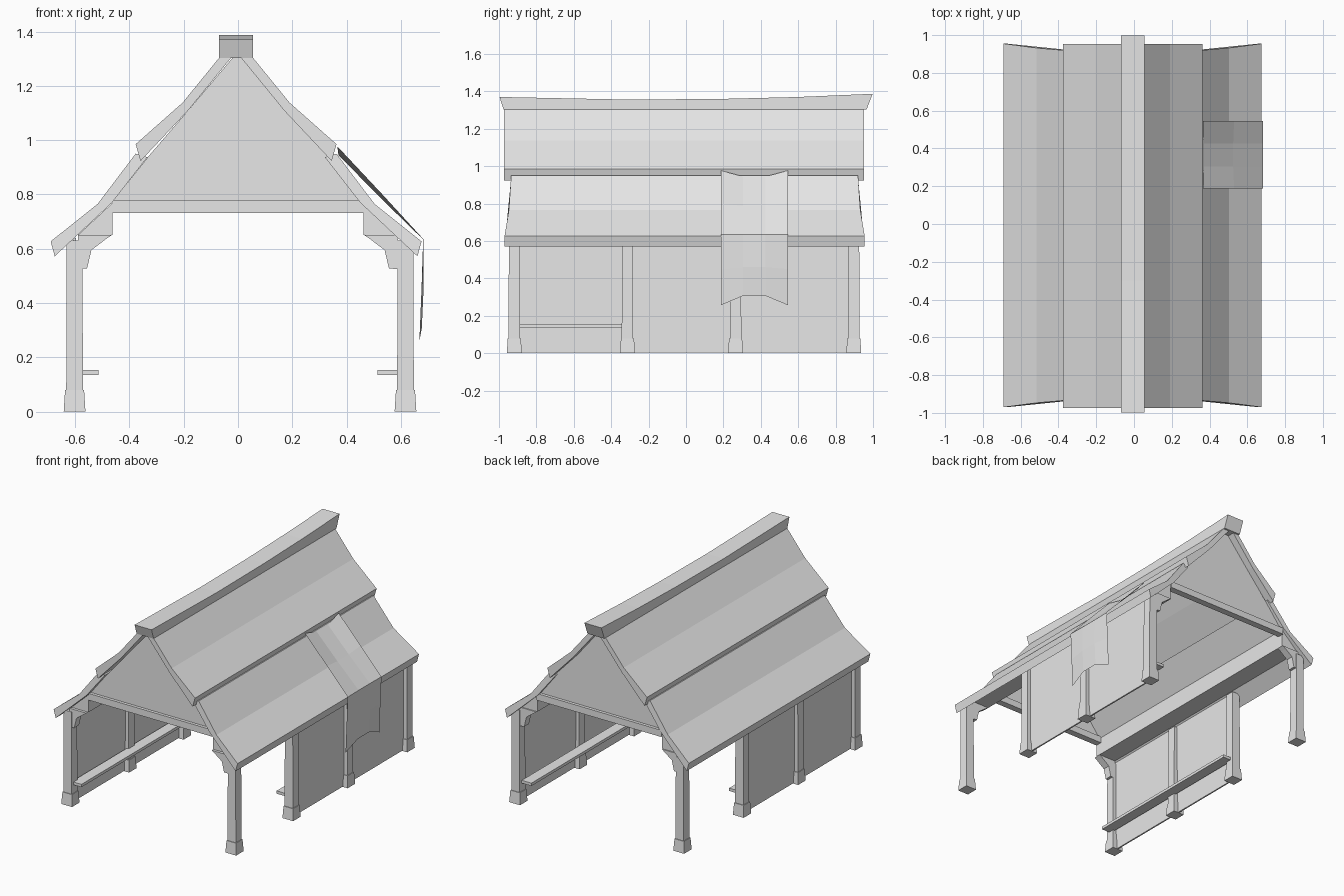
import bpy
import bmesh

cube = bpy.data.objects.get("Cube")
if cube:
    bpy.data.objects.remove(cube, do_unlink=True)

GREY = (0.8, 0.8, 0.8, 1.0)
mat = bpy.data.materials.new("plain_grey")
mat.use_nodes = True
mat.diffuse_color = GREY
mat.node_tree.nodes["Principled BSDF"].inputs["Base Color"].default_value = GREY


def finish(name, bm, solid=True):
    if solid:
        bmesh.ops.recalc_face_normals(bm, faces=bm.faces)
    mesh = bpy.data.meshes.new(name)
    bm.to_mesh(mesh)
    bm.free()
    mesh.materials.append(mat)
    obj = bpy.data.objects.new(name, mesh)
    bpy.context.collection.objects.link(obj)
    return obj


def loft(name, rings):
    """Closed solid through matching rings of points."""
    bm = bmesh.new()
    loops = [[bm.verts.new(p) for p in ring] for ring in rings]
    n = len(loops[0])
    for a, b in zip(loops, loops[1:]):
        for i in range(n):
            j = (i + 1) % n
            bm.faces.new((a[i], a[j], b[j], b[i]))
    bm.faces.new(loops[0])
    bm.faces.new(loops[-1])
    return finish(name, bm)


def prism(name, profile, y0, y1):
    """Extrude an x-z profile along y."""
    return loft(name, [[(x, y, z) for x, z in profile] for y in (y0, y1)])


def box(name, x0, x1, y0, y1, z0, z1):
    return prism(name, [(x0, z0), (x1, z0), (x1, z1), (x0, z1)], y0, y1)


def square(x, y, z, r):
    return [(x - r, y - r, z), (x + r, y - r, z), (x + r, y + r, z), (x - r, y + r, z)]


# Roof: two overlapping thatch-like tiers per side
MID = -0.007
UPPER = [(0.37, 0.985), (0.197, 1.138), (0.061, 1.305),
         (0.017, 1.305), (0.178, 1.108), (0.352, 0.923)]
LOWER = [(0.683, 0.627), (0.51, 0.765), (0.37, 0.95),
         (0.327, 0.937), (0.457, 0.77), (0.668, 0.572)]
FLARE = [0.035, 0.012, 0, 0, 0.012, 0.035]   # lower tier widens towards the eave

for side, s in (("left", 1), ("right", -1)):
    prism(f"upper_roof_{side}", [(MID + s * x, z) for x, z in UPPER], -0.974, 0.952)
    loft(f"lower_roof_{side}", [
        [(MID + s * x, y + d * f, z) for (x, z), f in zip(LOWER, FLARE)]
        for y, d in ((-0.935, -1), (0.92, 1))])

# Ridge cap with a gently sagging top
CAP = [(-0.975, -0.997, 1.37), (-0.6, -0.6, 1.362), (-0.3, -0.3, 1.356),
       (0.2, 0.2, 1.36), (0.6, 0.6, 1.37), (0.965, 0.998, 1.387)]
loft("ridge_cap", [[(MID - 0.063, yb, 1.302), (MID + 0.063, yb, 1.302),
                    (MID + 0.063, yt, zt), (MID - 0.063, yt, zt)] for yb, yt, zt in CAP])

# Gable panels and tie beams
half = [(0.465, 0.75), (0.465, 0.77), (0.33, 0.94), (0.185, 1.108), (0.02, 1.303)]
gable = half + [(-x, z) for x, z in reversed(half)]
for end, s in (("front", -1), ("back", 1)):
    prism(f"gable_{end}", gable, s * 0.905, s * 0.895)
    box(f"tie_beam_{end}", -0.464, 0.464, s * 0.925, s * 0.88, 0.732, 0.777)

# Frame on each long side
POST_Y = (-0.918, -0.313, 0.265, 0.897)
for side, s, px in (("left", 1, 0.617), ("right", -1, -0.602)):
    prism(f"wall_plate_{side}",
          [(s * 0.463, 0.768), (s * 0.463, 0.65), (s * 0.59, 0.65)], -0.925, 0.915)

    for i, y in enumerate(POST_Y):
        loft(f"post_{side}_{i}", [square(px, y, 0.01, 0.031), square(px, y, 0.63, 0.029)])
        loft(f"post_base_{side}_{i}", [square(px, y, 0, 0.04), square(px, y, 0.08, 0.035)])

    # Curved braces on the corner posts
    brace = [(0.59, 0.65), (0.465, 0.65), (0.487, 0.635), (0.54, 0.595),
             (0.556, 0.527), (0.59, 0.525)]
    for end, y in (("front", POST_Y[0]), ("back", POST_Y[-1])):
        prism(f"brace_{side}_{end}", [(s * x, z) for x, z in brace], y - 0.025, y + 0.025)

    # Wall and bench leave one bay open: front on the left, back on the right
    first, last = (1, 3) if s > 0 else (0, 2)
    y0, y1 = POST_Y[first], POST_Y[last]
    box(f"wall_{side}", px - 0.005, px + 0.005, y0, y1, 0.003, 0.64)
    box(f"bench_{side}", s * 0.513, s * 0.585, y0 - 0.01, y1 + 0.01, 0.135, 0.154)

# Cloth sheet draped over the left eave
COLUMNS = (0.187, 0.305, 0.425, 0.545)
ROWS = [  # edge x, edge z, middle x, middle z
    (0.366, 0.977, 0.37, 0.945),
    (0.53, 0.802, 0.525, 0.787),
    (0.684, 0.634, 0.682, 0.634),
    (0.676, 0.45, 0.684, 0.46),
    (0.668, 0.257, 0.677, 0.307)]
bm = bmesh.new()
grid = []
for ex, ez, mx, mz in ROWS:
    grid.append([bm.verts.new((ex, y, ez) if i in (0, 3) else (mx, y, mz))
                 for i, y in enumerate(COLUMNS)])
for a, b in zip(grid, grid[1:]):
    for i in range(3):
        bm.faces.new((a[i], b[i], b[i + 1], a[i + 1]))
finish("hanging_cloth", bm, solid=False)
